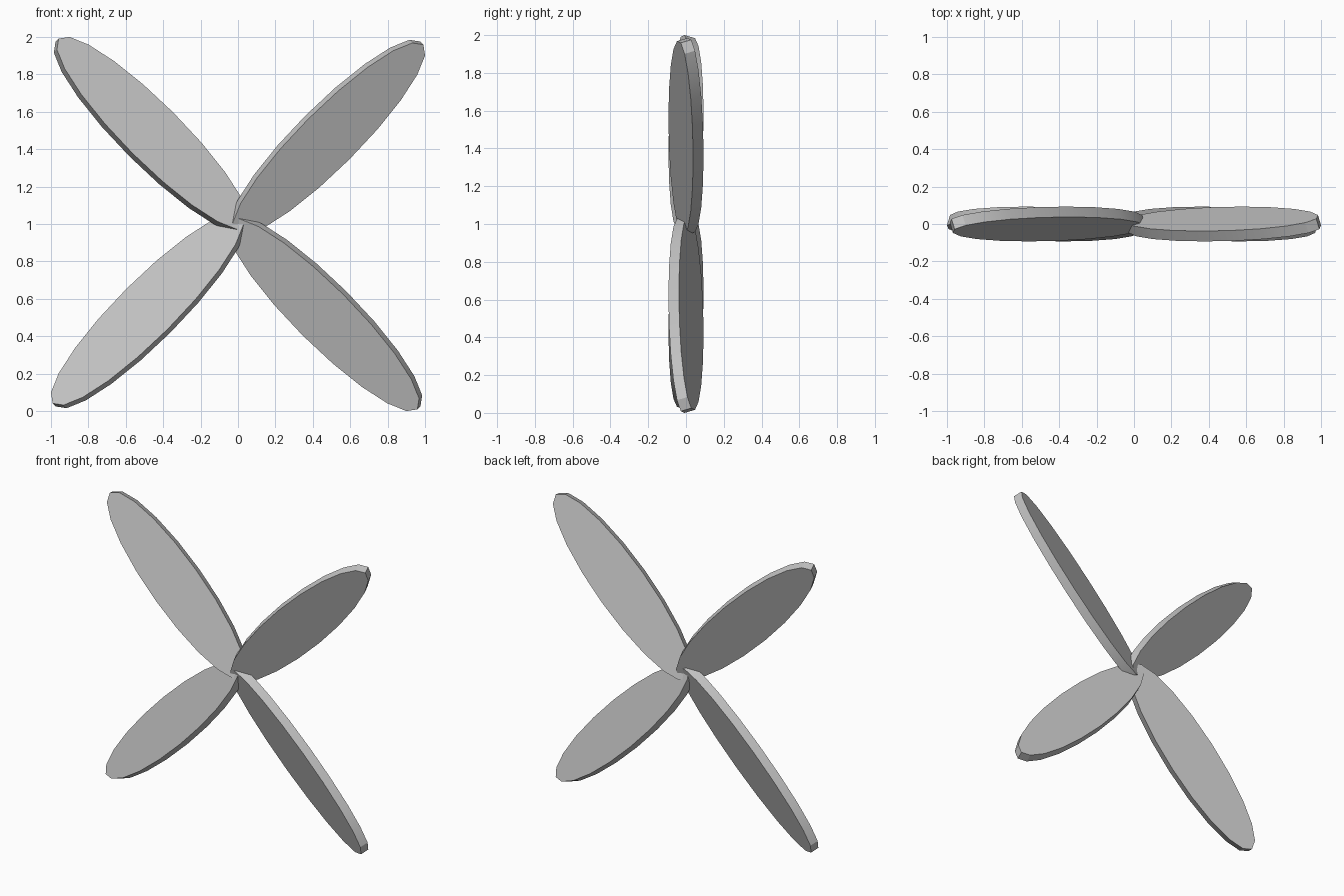
import bpy
import math
from mathutils import Matrix, Vector

cube = bpy.data.objects.get("Cube")
if cube:
    bpy.data.objects.remove(cube, do_unlink=True)

# Single grey material
GREY = (0.55, 0.55, 0.55, 1.0)
grey = bpy.data.materials.new("grey")
grey.use_nodes = True
grey.diffuse_color = GREY
grey.node_tree.nodes["Principled BSDF"].inputs["Base Color"].default_value = GREY

# Blade dimensions
HALF_LENGTH = 0.714
WIDTH = 0.335
THICKNESS = 0.06
PITCH = math.radians(23)
HUB = Vector((0, 0, 1))
REACH = 0.665
OFFSET = 0.011


def make_blade(name, degrees):
    """Elliptical slab pointing out from the hub, pitched about its length."""
    angle = math.radians(degrees)
    along = Vector((math.cos(angle), 0, math.sin(angle)))
    side = Vector((math.sin(angle), 0, -math.cos(angle)))
    back = Vector((0, 1, 0))
    across = side * math.cos(PITCH) + back * math.sin(PITCH)
    normal = along.cross(across)

    bpy.ops.mesh.primitive_cylinder_add(vertices=20, radius=1, depth=1)
    blade = bpy.context.object
    blade.name = name
    centre = HUB + along * REACH + side * OFFSET
    axes = Matrix((along, across, normal)).transposed().to_4x4()
    size = Matrix.Diagonal((HALF_LENGTH, WIDTH / 2, THICKNESS, 1))
    blade.data.transform(Matrix.Translation(centre) @ axes @ size)
    blade.data.materials.append(grey)
    bpy.ops.object.shade_smooth_by_angle(angle=math.radians(30))


# Four blades around the hub
for name, degrees in (("upper_left_blade", 45), ("upper_right_blade", 135),
                      ("lower_right_blade", 225), ("lower_left_blade", 315)):
    make_blade(name, degrees)
